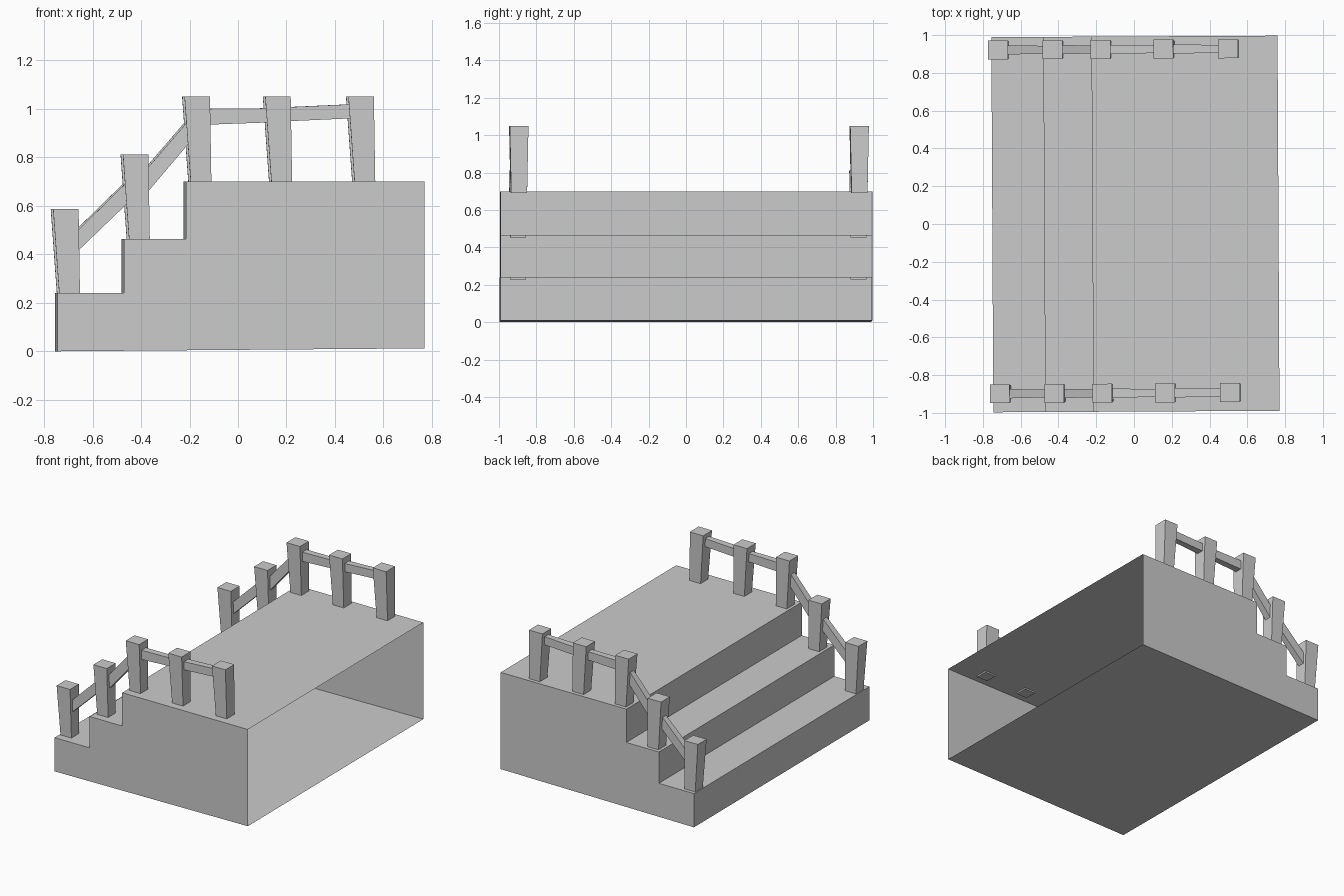
import bpy
import bmesh
from mathutils import Matrix, Vector

cube = bpy.data.objects.get("Cube")
if cube:
    bpy.data.objects.remove(cube, do_unlink=True)

grey = bpy.data.materials.new("plain grey")
grey.use_nodes = True
colour = (0.6, 0.6, 0.6, 1)
grey.diffuse_color = colour
grey.node_tree.nodes["Principled BSDF"].inputs["Base Color"].default_value = colour

# The whole model is turned very slightly about z
TURN = Matrix.Rotation(0.0052, 4, "Z")


def finish(name, bm):
    """Turn a bmesh into a flat-shaded grey object."""
    bm.transform(TURN)
    mesh = bpy.data.meshes.new(name)
    bm.to_mesh(mesh)
    bm.free()
    mesh.materials.append(grey)
    obj = bpy.data.objects.new(name, mesh)
    bpy.context.collection.objects.link(obj)


def loft(name, start, end):
    """Closed solid between two matching four-corner sections."""
    bm = bmesh.new()
    a = [bm.verts.new(p) for p in start]
    b = [bm.verts.new(p) for p in end]
    bm.faces.new(a)
    bm.faces.new(b)
    for i in range(4):
        j = (i + 1) % 4
        bm.faces.new((a[i], a[j], b[j], b[i]))
    bmesh.ops.recalc_face_normals(bm, faces=bm.faces)
    finish(name, bm)


def square(x, y, z, w, d):
    """Level rectangle for a post end."""
    return [(x + sx * w / 2, y + sy * d / 2, z)
            for sx, sy in ((-1, -1), (1, -1), (1, 1), (-1, 1))]


def upright(x, y, low, high, d):
    """Upright rectangle for a rail end."""
    return [(x, y - d / 2, low), (x, y + d / 2, low),
            (x, y + d / 2, high), (x, y - d / 2, high)]


# Stepped hollow platform, open at the +x end
outline = [(0.765, 0.012), (-0.75, 0), (-0.75, 0.24), (-0.475, 0.24),
           (-0.475, 0.463), (-0.22, 0.463), (-0.22, 0.70), (0.765, 0.70)]
bm = bmesh.new()
front = [bm.verts.new((x, -0.993, z)) for x, z in outline]
back = [bm.verts.new((x, 0.993, z)) for x, z in outline]
bm.faces.new(front)
bm.faces.new(back[::-1])
for i in range(len(outline) - 1):
    bm.faces.new((front[i], back[i], back[i + 1], front[i + 1]))
bmesh.ops.recalc_face_normals(bm, faces=bm.faces)
finish("stepped_platform", bm)

# Post tops (x, z) and rails (x, low, high at each end)
posts = [(-0.715, 0.587), (-0.427, 0.812), (-0.173, 1.05), (0.16, 1.05), (0.503, 1.05)]
rails = [((-0.69, 0.39, 0.475), (-0.44, 0.63, 0.72)),
         ((-0.40, 0.63, 0.73), (-0.18, 0.89, 0.985)),
         ((-0.15, 0.934, 1.0), (0.15, 0.945, 1.003)),
         ((0.18, 0.948, 1.006), (0.49, 0.962, 1.02))]

for side, y in (("right", -0.895), ("left", 0.925)):
    # Tapered, slightly leaning posts sunk just into the steps
    for n, (x, top) in enumerate(posts, 1):
        loft(f"{side}_post_{n}",
             square(x + 0.016, y, top - 0.36, 0.085, 0.085),
             square(x, y, top, 0.105, 0.1))
    # Handrail bars between neighbouring posts
    for n, ((x0, l0, h0), (x1, l1, h1)) in enumerate(rails, 1):
        loft(f"{side}_rail_{n}", upright(x0, y, l0, h0, 0.05),
             upright(x1, y, l1, h1, 0.04))
